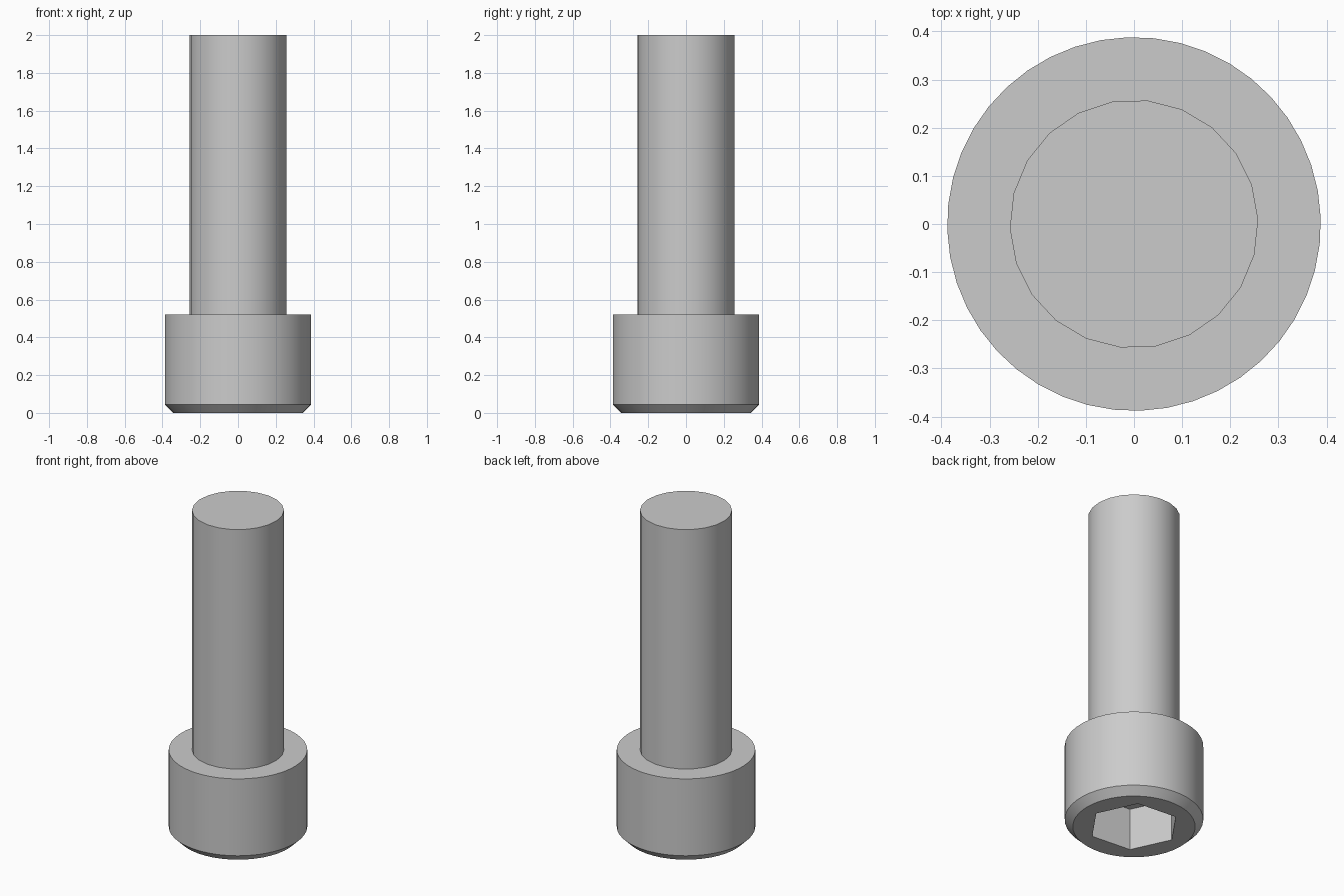
import bpy
import bmesh
from math import cos, sin, radians, tau

if "Cube" in bpy.data.objects:
    bpy.data.objects.remove(bpy.data.objects["Cube"], do_unlink=True)

# Plain steel grey
steel = bpy.data.materials.new("steel_grey")
steel.use_nodes = True
grey = (0.6, 0.6, 0.6, 1)
steel.diffuse_color = grey
steel.node_tree.nodes["Principled BSDF"].inputs["Base Color"].default_value = grey

HEAD_R, SHANK_R, SOCKET_R = 0.388, 0.258, 0.258
HEAD_TOP, CHAMFER, SOCKET_DEPTH = 0.52, 0.045, 0.26


def ring(bm, radius, z, sides, turn=0.0):
    """Closed loop of vertices joined by edges."""
    verts = [bm.verts.new((radius * cos(a), radius * sin(a), z))
             for a in (radians(turn) + tau * i / sides for i in range(sides))]
    edges = [bm.edges.new((verts[i - 1], verts[i])) for i in range(sides)]
    return verts, edges


def wall(bm, low, high):
    """Quads between two rings with the same number of sides."""
    for i in range(len(low)):
        bm.faces.new((low[i - 1], low[i], high[i], high[i - 1]))


def finish(name, bm):
    bmesh.ops.recalc_face_normals(bm, faces=bm.faces)
    mesh = bpy.data.meshes.new(name)
    bm.to_mesh(mesh)
    bm.free()
    mesh.materials.append(steel)
    obj = bpy.data.objects.new(name, mesh)
    bpy.context.collection.objects.link(obj)
    bpy.ops.object.select_all(action='DESELECT')
    obj.select_set(True)
    bpy.context.view_layer.objects.active = obj
    bpy.ops.object.shade_smooth_by_angle(angle=radians(30))


# Cylindrical head with a chamfered lower rim and a hexagonal socket
bm = bmesh.new()
rim, rim_edges = ring(bm, HEAD_R - CHAMFER, 0, 44, 2)
side_low, _ = ring(bm, HEAD_R, CHAMFER, 44, 2)
side_high, _ = ring(bm, HEAD_R, HEAD_TOP, 44, 2)
mouth, mouth_edges = ring(bm, SOCKET_R, 0, 6, 55)
floor, _ = ring(bm, SOCKET_R, SOCKET_DEPTH, 6, 55)
wall(bm, rim, side_low)
wall(bm, side_low, side_high)
wall(bm, mouth, floor)
bm.faces.new(side_high)
bm.faces.new(floor)
bmesh.ops.triangle_fill(bm, edges=rim_edges + mouth_edges, use_beauty=True)
finish("head", bm)

# Plain round shank, set slightly into the head
bm = bmesh.new()
base, _ = ring(bm, SHANK_R, HEAD_TOP - 0.02, 22, 2)
tip, _ = ring(bm, SHANK_R, 2, 22, 2)
wall(bm, base, tip)
bm.faces.new(base)
bm.faces.new(tip)
finish("shank", bm)
